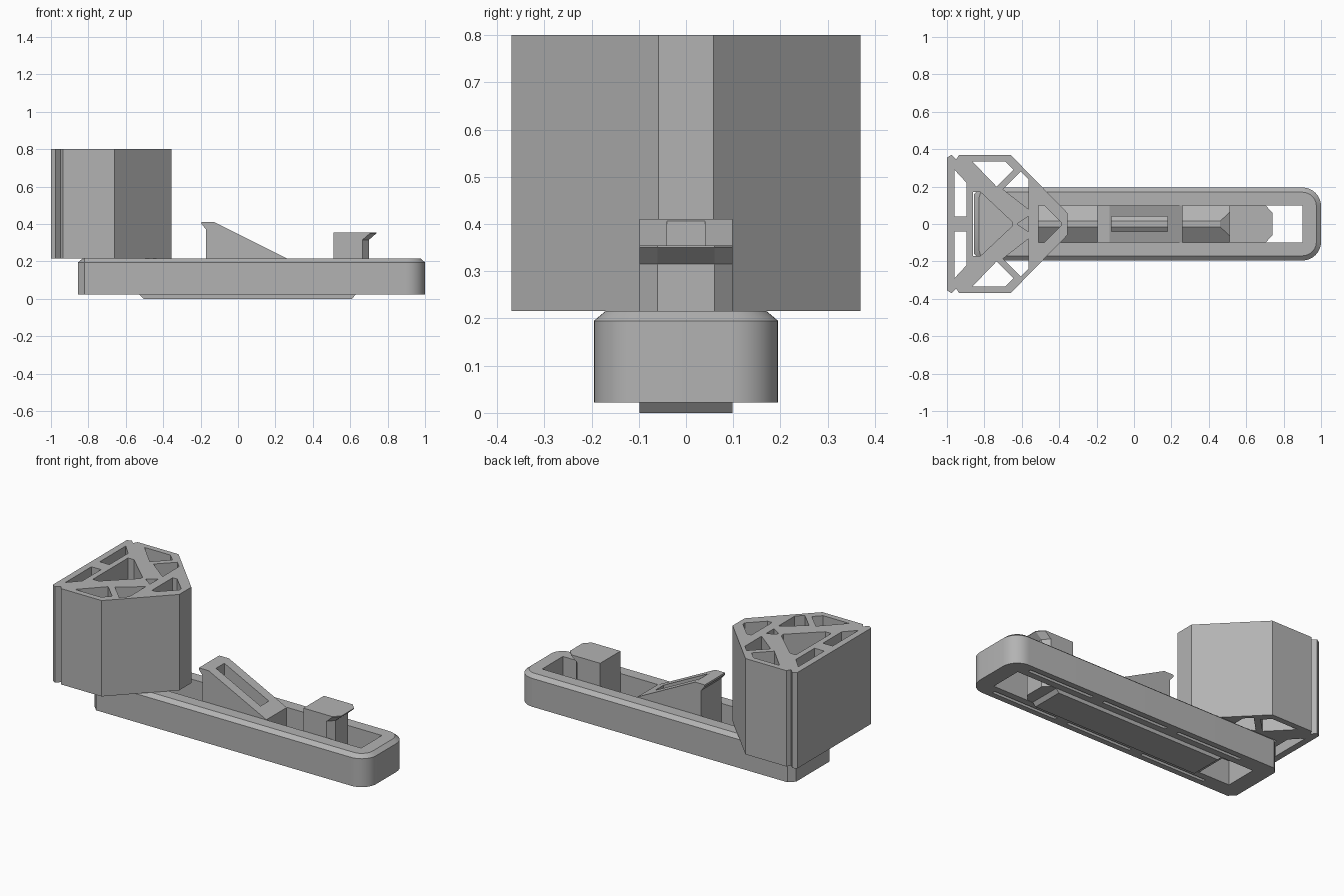
import bpy, bmesh, math

cube = bpy.data.objects.get("Cube")
if cube:
    bpy.data.objects.remove(cube, do_unlink=True)

grey = bpy.data.materials.new("mid_grey")
grey.use_nodes = True
colour = (0.45, 0.45, 0.45, 1)
grey.diffuse_color = colour
grey.node_tree.nodes["Principled BSDF"].inputs["Base Color"].default_value = colour


def add_loft(bm, rings):
    """Closed solid through a stack of (outline, z) rings."""
    loops = [[bm.verts.new((x, y, z)) for x, y in pts] for pts, z in rings]
    n = len(loops[0])
    bm.faces.new(loops[0][::-1])
    bm.faces.new(loops[-1])
    for a, b in zip(loops, loops[1:]):
        for i in range(n):
            j = (i + 1) % n
            bm.faces.new((a[i], a[j], b[j], b[i]))


def finish(name, bm):
    bmesh.ops.recalc_face_normals(bm, faces=bm.faces)
    mesh = bpy.data.meshes.new(name)
    bm.to_mesh(mesh)
    bm.free()
    mesh.materials.append(grey)
    obj = bpy.data.objects.new(name, mesh)
    bpy.context.collection.objects.link(obj)
    return obj


def solids(name, *stacks):
    bm = bmesh.new()
    for rings in stacks:
        add_loft(bm, rings)
    return finish(name, bm)


def prism(pts, z0, z1):
    return [(pts, z0), (pts, z1)]


def rect(x0, x1, y0, y1):
    return [(x0, y0), (x1, y0), (x1, y1), (x0, y1)]


def flip(pts):
    return [(x, -y) for x, y in reversed(pts)]


def mirrored(half):
    """Outline from its +y half, listed from one end to the other."""
    return half + flip(half)


def cut(target, cutter):
    cutter.hide_render = True
    mod = target.modifiers.new("cut", 'BOOLEAN')
    mod.object = cutter
    mod.solver = 'EXACT'
    graph = bpy.context.evaluated_depsgraph_get()
    mesh = bpy.data.meshes.new_from_object(target.evaluated_get(graph))
    target.modifiers.clear()
    target.data = mesh
    bpy.data.objects.remove(cutter, do_unlink=True)


def side_extrude(name, profile, half_width):
    """Extrude an x-z profile across y."""
    bm = bmesh.new()
    add_loft(bm, prism(profile, -half_width, half_width))
    for v in bm.verts:
        v.co = (v.co.x, v.co.z, v.co.y)
    return finish(name, bm)


# Base frame: rounded front end, bevelled corners at the back, chamfered rim
def base_outline(inset):
    w, r = 0.195 - inset, 0.1 - inset
    arc = [(0.9 + r * math.cos(a), w - r + r * math.sin(a))
           for a in (math.radians(90 * i / 10) for i in range(11))]
    return mirrored(arc + [(-0.82, w), (-0.855 + inset, w - 0.035)])


base = solids("base_frame", [(base_outline(0), 0.022), (base_outline(0), 0.195),
                             (base_outline(0.025), 0.216)])
cut(base, solids("channel_cutter", prism(rect(-0.54, 0.9, -0.1, 0.1), -0.1, 0.4)))
cut(base, solids("rear_pocket_cutter", prism(rect(-0.75, -0.5, -0.1, 0.1), -0.1, 0.17)))
slots = [prism(rect(x, x + 0.44, s * 0.15 - 0.01, s * 0.15 + 0.01), -0.1, 0.12)
         for s in (-1, 1) for x in (-0.62, -0.1, 0.42)]
cut(base, solids("slot_cutter", *slots))
bpy.context.view_layer.objects.active = base
base.select_set(True)
bpy.ops.object.shade_smooth_by_angle(angle=math.radians(30))
base.select_set(False)

# Head block with lattice pockets and rear corner grooves
head_half = [(-0.355, 0.058), (-0.66, 0.37), (-0.935, 0.37), (-0.95, 0.345),
             (-0.975, 0.37), (-1, 0.355)]
head = solids("head_block", prism(mirrored(head_half), 0.216, 0.8))
side_pockets = [
    [(-0.96, 0.29), (-0.96, 0.04), (-0.895, 0.04), (-0.895, 0.22)],
    [(-0.865, 0.335), (-0.735, 0.2), (-0.645, 0.29), (-0.69, 0.335)],
    [(-0.605, 0.28), (-0.7, 0.185), (-0.565, 0.08), (-0.565, 0.24)],
]
centre_pockets = [
    [(-0.65, 0.01), (-0.82, 0.17), (-0.86, 0.17)],
    [(-0.565, 0.04), (-0.62, 0.005)],
    [(-0.39, 0.01), (-0.48, 0.1), (-0.51, 0.1)],
]
pockets = side_pockets + [flip(p) for p in side_pockets] + [mirrored(p) for p in centre_pockets]
cut(head, solids("pocket_cutter", *[prism(p, 0.1, 0.9) for p in pockets]))

# Spring bar in the channel: ridged top and a raised pad underneath
W = 0.098
solids("spring_bar",
       [(rect(-0.54, 0.63, -W, W), 0.022), (rect(-0.54, 0.55, -W, W), 0.07),
        (rect(-0.54, 0.46, -0.015, 0.015), 0.13)])
solids("bottom_pad", [(rect(-0.505, 0.61, -W, W), 0), (rect(-0.53, 0.63, -W, W), 0.024)])

# Sloped latch with a lip and a long slot
latch = side_extrude("sloped_latch", [
    (-0.17, 0.06), (0.26, 0.06), (0.26, 0.216), (-0.13, 0.411), (-0.195, 0.411),
    (-0.195, 0.4), (-0.17, 0.37)], W)
cut(latch, solids("latch_slot_cutter", prism(rect(-0.12, 0.18, -0.04, 0.04), 0.08, 0.6)))


# Front hook: bevelled post flaring into an overhanging lip
def hook_outline(reach):
    return mirrored([(0.7 + reach, 0.06), (0.665 + reach, W), (0.51, W)])


solids("front_hook", [(hook_outline(0), 0.022), (hook_outline(0), 0.315),
                      (hook_outline(0.04), 0.35), (hook_outline(0.04), 0.354)])
